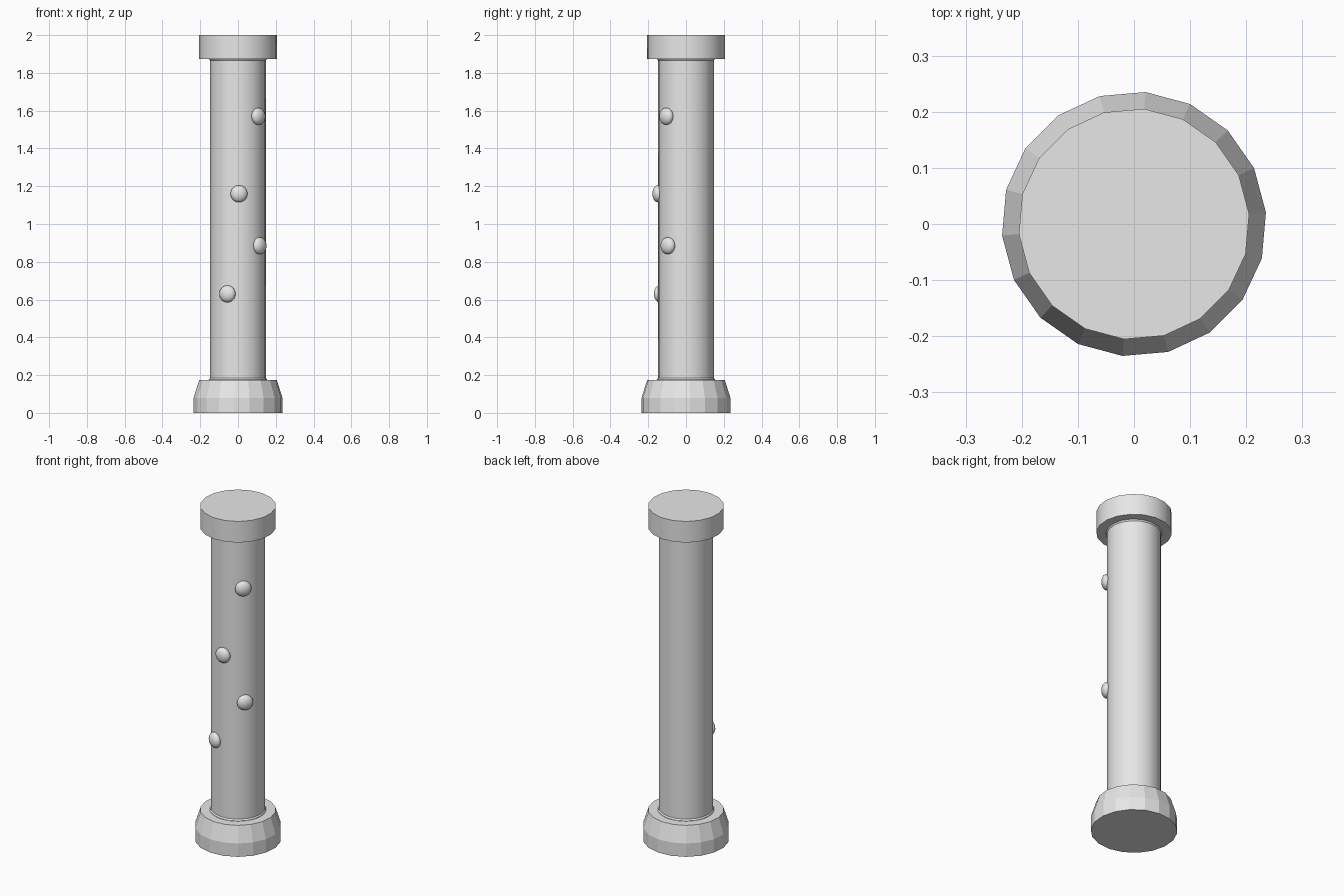
import bpy
import bmesh
from math import cos, sin, radians, pi
from mathutils import Matrix

cube = bpy.data.objects.get("Cube")
if cube:
    bpy.data.objects.remove(cube, do_unlink=True)

SIDES = 18
TURN = radians(5)

grey = bpy.data.materials.new("plain grey")
grey.use_nodes = True
grey.diffuse_color = (0.8, 0.8, 0.8, 1)
grey.node_tree.nodes["Principled BSDF"].inputs["Base Color"].default_value = (0.8, 0.8, 0.8, 1)


def finish(name, bm, angle):
    mesh = bpy.data.meshes.new(name)
    bmesh.ops.recalc_face_normals(bm, faces=bm.faces)
    bm.to_mesh(mesh)
    bm.free()
    mesh.materials.append(grey)
    obj = bpy.data.objects.new(name, mesh)
    bpy.context.collection.objects.link(obj)
    bpy.ops.object.select_all(action="DESELECT")
    obj.select_set(True)
    bpy.context.view_layer.objects.active = obj
    bpy.ops.object.shade_smooth_by_angle(angle=radians(angle))
    return obj


def turned(name, profile, angle=30):
    """Closed turned solid from (radius, height) pairs, bottom to top."""
    bm = bmesh.new()
    rings = []
    for r, z in profile:
        angles = [TURN + 2 * pi * i / SIDES for i in range(SIDES)]
        rings.append([bm.verts.new((r * cos(a), r * sin(a), z)) for a in angles])
    for low, high in zip(rings, rings[1:]):
        for i in range(SIDES):
            j = (i + 1) % SIDES
            bm.faces.new((low[i], low[j], high[j], high[i]))
    bm.faces.new(rings[0])
    bm.faces.new(rings[-1])
    return finish(name, bm, angle)


def stud(name, degrees, height):
    """Flattened ball half sunk in the shaft, facing outward."""
    bm = bmesh.new()
    bmesh.ops.create_uvsphere(bm, u_segments=20, v_segments=12, radius=0.045)
    place = (Matrix.Translation((0, 0, height))
             @ Matrix.Rotation(radians(degrees), 4, "Z")
             @ Matrix.Translation((0.15, 0, 0))
             @ Matrix.Diagonal((0.62, 1, 1, 1)))
    bmesh.ops.transform(bm, matrix=place, verts=bm.verts)
    return finish(name, bm, 60)


# Base block with sloped shoulder, shaft with tiny end flares, and cap
turned("base", [(0.236, 0), (0.236, 0.08), (0.206, 0.175)], 15)
turned("shaft", [(0.154, 0.17), (0.154, 0.177), (0.148, 0.185),
                 (0.148, 1.865), (0.154, 1.873), (0.154, 1.88)])
turned("cap", [(0.206, 1.873), (0.206, 2.0)])

# Studs winding up the front
for i, (degrees, height) in enumerate([(-112, 0.63), (-40, 0.885), (-88, 1.16), (-44, 1.57)]):
    stud(f"stud_{i + 1}", degrees, height)
